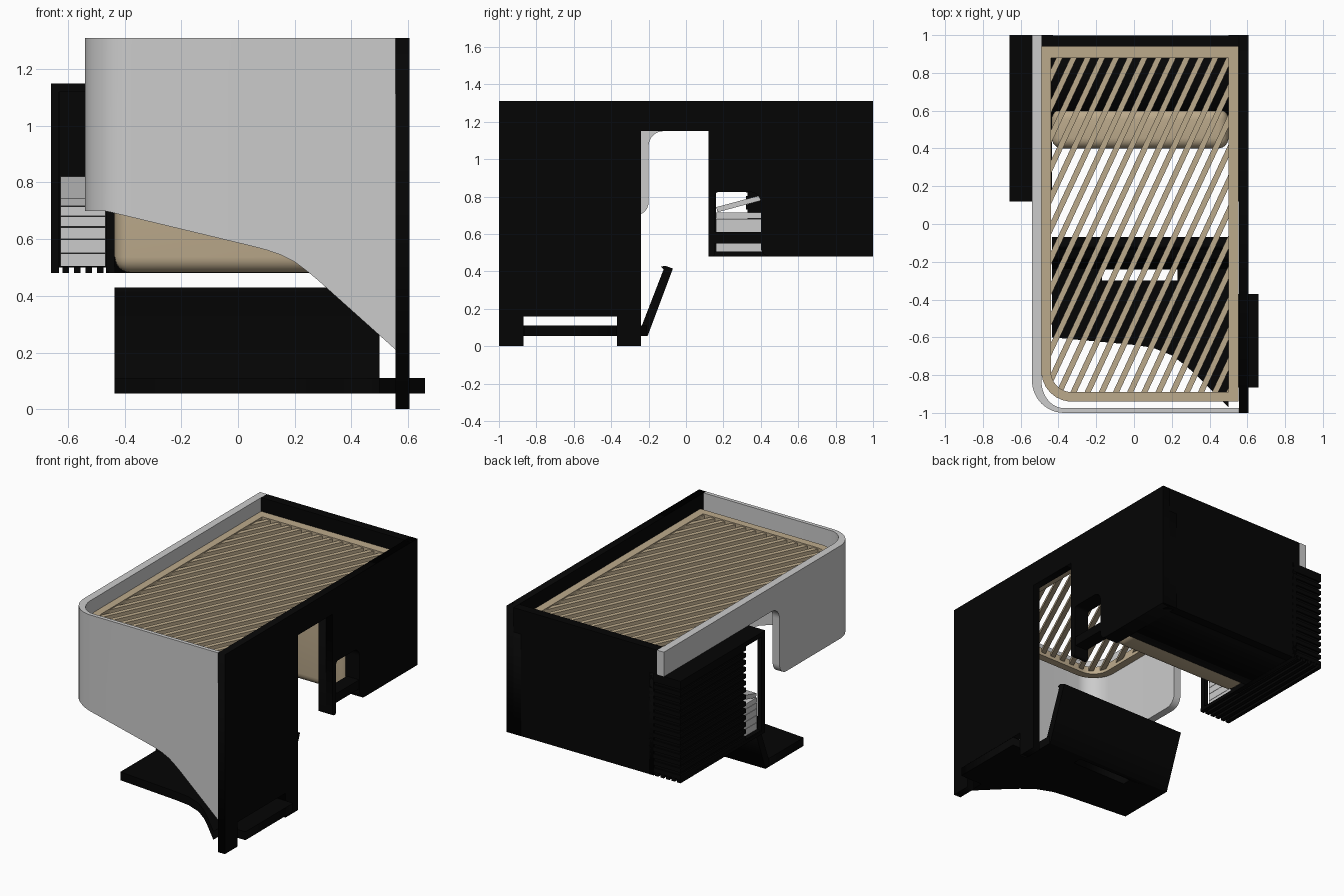
import bpy, bmesh, math
from mathutils import Matrix, Vector

if "Cube" in bpy.data.objects:
    bpy.data.objects.remove(bpy.data.objects["Cube"])


def material(name, rgb):
    m = bpy.data.materials.new(name)
    m.diffuse_color = (*rgb, 1)
    m.use_nodes = True
    m.node_tree.nodes["Principled BSDF"].inputs["Base Color"].default_value = m.diffuse_color
    return m


BLACK = material("black", (0.0015, 0.0015, 0.0015))
TAN = material("tan", (0.5, 0.4, 0.26))
GREY = None
YZ = Matrix(((0, 0, 1), (1, 0, 0), (0, 1, 0))).to_4x4()   # profile in y,z extruded along x
XY = Matrix.Identity(4)                                    # profile in x,y extruded along z


def finish(name, bm, mat, smooth=False):
    bmesh.ops.remove_doubles(bm, verts=bm.verts, dist=1e-5)
    bmesh.ops.recalc_face_normals(bm, faces=bm.faces)
    me = bpy.data.meshes.new(name)
    bm.to_mesh(me)
    bm.free()
    ob = bpy.data.objects.new(name, me)
    bpy.context.collection.objects.link(ob)
    if mat:
        me.materials.append(mat)
    if smooth:
        bpy.ops.object.select_all(action='DESELECT')
        ob.select_set(True)
        bpy.context.view_layer.objects.active = ob
        bpy.ops.object.shade_smooth_by_angle(angle=math.radians(35))
    return ob


def add_box(bm, x0, x1, y0, y1, z0, z1, rot=Matrix.Identity(4)):
    c = Vector(((x0 + x1) / 2, (y0 + y1) / 2, (z0 + z1) / 2))
    m = Matrix.Translation(c) @ rot @ Matrix.Diagonal((x1 - x0, y1 - y0, z1 - z0, 1))
    return bmesh.ops.create_cube(bm, size=1, matrix=m)


def boxes(name, mat, *specs):
    bm = bmesh.new()
    for s in specs:
        add_box(bm, *s)
    return finish(name, bm, mat)


def fillet(points, n=8):
    """Round the corners of an outline given as (u, v[, radius])."""
    out = []
    for i, p in enumerate(points):
        c = Vector(p[:2])
        if len(p) < 3:
            out.append(c)
            continue
        a = (Vector(points[i - 1][:2]) - c).normalized()
        b = (Vector(points[(i + 1) % len(points)][:2]) - c).normalized()
        half = a.angle(b) / 2
        r, t = p[2], p[2] / math.tan(half)
        mid = c + (a + b).normalized() * r / math.sin(half)
        s, e = c + a * t - mid, c + b * t - mid
        for k in range(n + 1):
            d = s.lerp(e, k / n).normalized() * r
            out.append(mid + d)
    return out


def plate(name, loops, lo, hi, frame, mat, smooth=False):
    """Flat plate with optional holes, extruded from lo to hi."""
    cu = bpy.data.curves.new(name, 'CURVE')
    cu.dimensions, cu.fill_mode, cu.extrude = '2D', 'BOTH', (hi - lo) / 2
    for loop in loops:
        pts = fillet(loop)
        sp = cu.splines.new('POLY')
        sp.points.add(len(pts) - 1)
        for q, p in zip(sp.points, pts):
            q.co = (p[0], p[1], 0, 1)
        sp.use_cyclic_u = True
    tmp = bpy.data.objects.new(name + "_tmp", cu)
    bpy.context.collection.objects.link(tmp)
    me = bpy.data.meshes.new_from_object(tmp)
    bm = bmesh.new()
    bm.from_mesh(me)
    bpy.data.objects.remove(tmp)
    bpy.data.meshes.remove(me)
    bm.transform(frame @ Matrix.Translation((0, 0, (lo + hi) / 2)))
    return finish(name, bm, mat, smooth)


# right side panel on two feet, with notch, arm opening and crossbar
ARM = [(.12, .48, .015), (.155, .48, .015), (.155, .825, .02), (.40, .825, .06), (.40, .48, .05), (1, .48)]
plate("right_panel",
      [[(-1, 0), (-.87, 0), (-.87, .16), (-.37, .16), (-.37, 0), (-.24, 0), (-.24, 1.15), (.12, 1.15)]
       + ARM + [(1, 1.31), (-1, 1.31)]], .555, .605, YZ, BLACK)
boxes("right_crossbar", BLACK, (.51, .6, .15, .41, .55, .61))
# matching inner arm frames on both sides
for side, lo, hi in (("right", .5, .555), ("left", -.465, -.435)):
    plate(side + "_inner_arm", [ARM + [(1, 1.15), (.12, 1.15)]], lo, hi, YZ, BLACK)

# back wall and body behind the cushion
boxes("back_wall", BLACK, (-.435, .6, .94, .999, .48, 1.31), (-.49, -.43, .94, .999, 1.15, 1.31))
plate("back_body", [[(.55, .481), (.97, .481), (.97, 1.13), (.6, 1.13)]], -.436, .51, YZ, BLACK)

# padded backrest cushion
bm = bmesh.new()
add_box(bm, -.435, .5, .40, .61, .482, 1.13)
bmesh.ops.bevel(bm, geom=bm.edges[:], offset=.055, segments=6, profile=.5, affect='EDGES')
finish("cushion", bm, TAN, True)

# grey wraparound wall: stations of (outer, inner, bottom height)
st = []


def left(y, z):
    st.append(((-.54, y), (-.49, y), z))


left(1, 1.15)
for k in range(9):
    a = k / 8 * math.pi / 2
    left(-.12 - .08 * math.sin(a), 1.07 + .08 * math.cos(a))
for k in range(9):
    a = k / 8 * math.pi / 2
    left(-.2001 - .07 * (1 - math.cos(a)), .77 - .07 * math.sin(a))
for k in range(13):
    a = k / 12 * math.pi / 2
    c, s = math.cos(a), math.sin(a)
    x = -.37 - .17 * c
    st.append(((x, -.83 - .17 * s), (-.37 - .12 * c, -.83 - .145 * s), min(.70, .70 - (x + .47) * .24)))
for x, z in ((.05, .575), (.1, .562), (.15, .545), (.2, .52), (.24, .49), (.28, .457), (.556, .21)):
    st.append(((x, -1), (x, -.975), z))
bm = bmesh.new()
rings = [[bm.verts.new((*o, 1.31)), bm.verts.new((*i, 1.31)), bm.verts.new((*i, z)), bm.verts.new((*o, z))]
         for o, i, z in st]
for a, b in zip(rings, rings[1:]):
    for k in range(4):
        bm.faces.new((a[k], a[(k + 1) % 4], b[(k + 1) % 4], b[k]))
bm.faces.new(rings[0])
bm.faces.new(rings[-1])
finish("wrap_wall", bm, GREY, True)

# slatted top: frame and diagonal slats
plate("top_frame", [[(-.49, -.94, .16), (.553, -.94), (.553, .94), (-.49, .94)],
                    [(-.44, -.89, .11), (.5, -.89), (.5, .88), (-.44, .88)]], 1.17, 1.22, XY, TAN, True)
bm = bmesh.new()
ang = math.radians(65)
slope = math.tan(ang)
for i in range(-14, 22):
    x_at = -.13 + i * .075                       # x where the slat crosses y = 0
    y0 = max(-.905, (-.455 - x_at) * slope)
    y1 = min(.895, (.515 - x_at) * slope)
    # stay inside the rounded front corner
    while y0 < y1 and (x0 := x_at + y0 / slope) < -.33 and y0 < -.78 and math.hypot(x0 + .33, y0 + .78) > .13:
        y0 += .005
    if y1 - y0 < .03:
        continue
    length, ym = (y1 - y0) / math.sin(ang), (y0 + y1) / 2
    xm = x_at + ym / slope
    add_box(bm, xm - length / 2, xm + length / 2, ym - .015, ym + .015, 1.19, 1.212,
            Matrix.Rotation(ang, 4, 'Z'))
finish("top_slats", bm, TAN)

# seat plate with side tab and a slot, and tilted seat back
plate("seat", [[(-.435, -.21), (.5, -.21), (.5, -.37), (.66, -.37), (.66, -.865), (.5, -.865), (.5, -.97),
                (.35, -.82), (.28, -.755), (.2, -.695), (.1, -.655), (0, -.64), (-.435, -.6)],
               [(-.17, -.3), (.23, -.3), (.23, -.24), (-.17, -.24)]], .055, .11, XY, BLACK)
plate("seat_back", [[(-.24, .055), (-.205, .055), (-.07, .415), (-.11, .43), (-.135, .425), (-.12, .41),
                     (-.24, .1)]], -.435, .5, YZ, BLACK)

# louvred side cabinet: roof, front post, backing, then slats round side, back and bottom
boxes("cabinet_shell", BLACK, (-.66, -.44, .12, 1, 1.12, 1.15), (-.66, -.632, .12, .16, .48, 1.15),
      (-.65, -.63, .33, .99, .5, 1.13), (-.65, -.43, .97, .99, .5, 1.13), (-.655, -.44, .13, .985, .5, .506))
bm = bmesh.new()
for i in range(14):
    z = .503 + i * .0455
    add_box(bm, -.66, -.638, .32, 1, z, z + .027)
    add_box(bm, -.66, -.43, .975, 1, z, z + .027)
for i in range(6):
    x = -.66 + i * .0405
    add_box(bm, x, x + .024, .12, 1, .48, .502)
finish("cabinet_louvres", bm, BLACK)

# stacked books in the cabinet
for i, (z0, z1) in enumerate(((.506, .55), (.552, .598), (.6, .642), (.644, .68), (.682, .715))):
    boxes("book_%d" % (i + 1), GREY, (-.627, -.468, .16, .46, z0, z1))
boxes("leaning_book", GREY, (-.627, -.468, .16, .46, .755, .783, Matrix.Rotation(math.radians(15), 4, 'X')))
